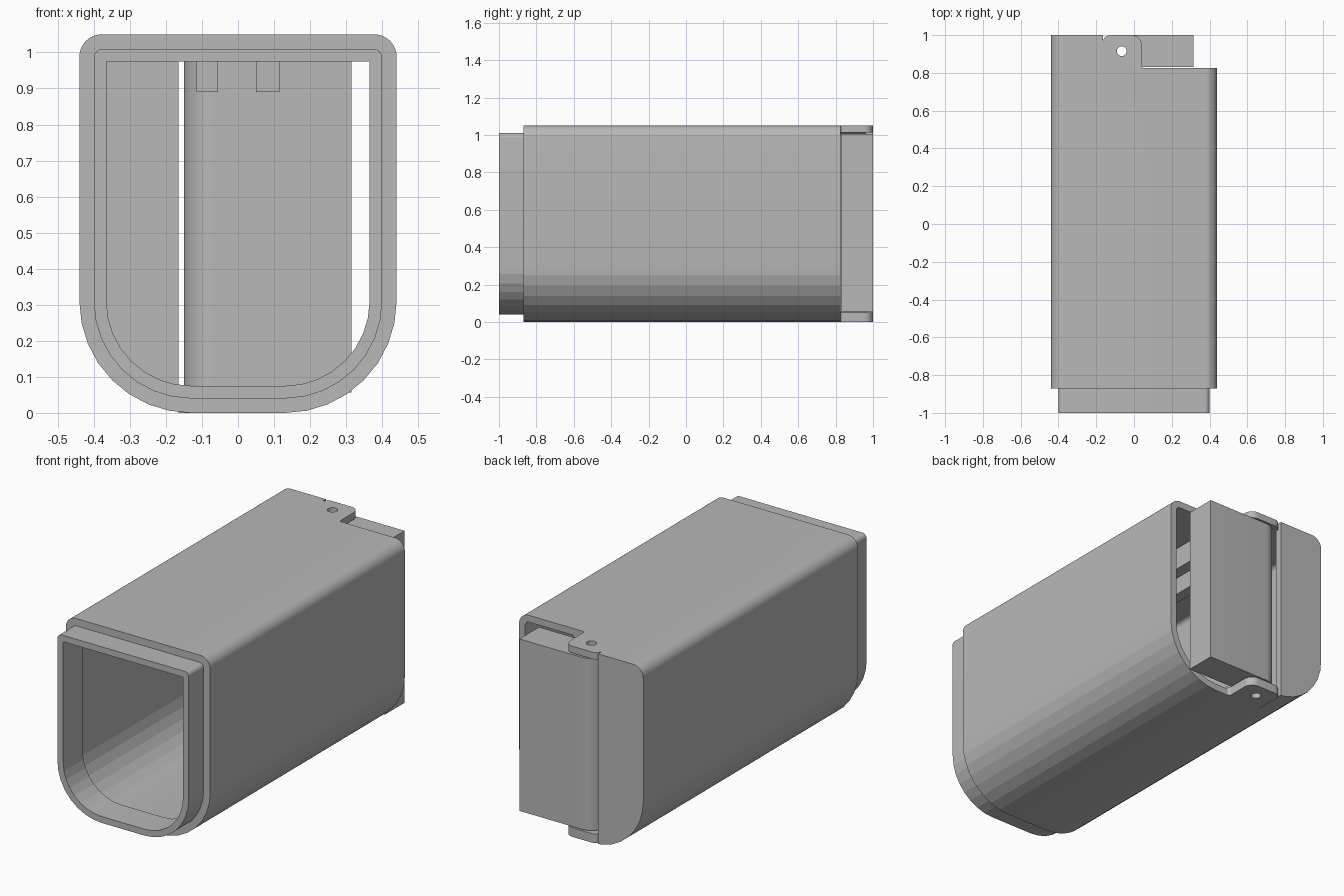
import bpy, bmesh
from math import sin, cos, pi, radians
from mathutils import Vector

cube = bpy.data.objects.get("Cube")
if cube:
    bpy.data.objects.remove(cube, do_unlink=True)

grey = bpy.data.materials.new("plain grey")
grey.use_nodes = True
tone = (0.48, 0.48, 0.48, 1)
grey.diffuse_color = tone
grey.node_tree.nodes["Principled BSDF"].inputs["Base Color"].default_value = tone


def arc(cx, cy, r, a0, a1, n):
    """Points on an arc, angles in degrees."""
    angles = [radians(a0 + (a1 - a0) * i / n) for i in range(n + 1)]
    return [(cx + r * cos(a), cy + r * sin(a)) for a in angles]


def prism(name, outline, start, end, axis):
    """Extrude a 2D outline along y (outline in x, z) or z (outline in x, y)."""
    bm = bmesh.new()
    place = (lambda a, b: (a, start, b)) if axis == "y" else (lambda a, b: (a, b, start))
    shift = Vector((0, end - start, 0) if axis == "y" else (0, 0, end - start))
    face = bm.faces.new([bm.verts.new(place(a, b)) for a, b in outline])
    top = bmesh.ops.extrude_face_region(bm, geom=[face])["geom"]
    bmesh.ops.translate(bm, vec=shift, verts=[v for v in top if isinstance(v, bmesh.types.BMVert)])
    bmesh.ops.recalc_face_normals(bm, faces=bm.faces)
    mesh = bpy.data.meshes.new(name)
    bm.to_mesh(mesh)
    bm.free()
    mesh.materials.append(grey)
    obj = bpy.data.objects.new(name, mesh)
    bpy.context.collection.objects.link(obj)
    return obj


def select(obj):
    bpy.ops.object.select_all(action="DESELECT")
    obj.select_set(True)
    bpy.context.view_layer.objects.active = obj


def combine(obj, other, operation):
    mod = obj.modifiers.new("combine", "BOOLEAN")
    mod.operation, mod.object, mod.solver = operation, other, "EXACT"
    select(obj)
    bpy.ops.object.modifier_apply(modifier=mod.name)
    bpy.data.objects.remove(other, do_unlink=True)


def rect(x0, y0, x1, y1):
    return [(x0, y0), (x1, y0), (x1, y1), (x0, y1)]


def section(inset, top_radius):
    """Tub-shaped cross-section: faceted round bottom, small top corners."""
    w, low, high = 0.44 - inset, inset, 1.05 - inset
    r, t = 0.31 - inset, top_radius
    right = arc(w - r, low + r, r, -90, 0, 8)
    right += arc(w - t, high - t, t, 0, 90, 10) if t else [(w, high)]
    return right + [(-x, z) for x, z in reversed(right)]


# Hollow body with a narrower front collar
body = prism("case_body", section(0, 0.062), -0.87, 1, "y")
combine(body, prism("collar", section(0.04, 0.025), -1, -0.85, "y"), "UNION")
combine(body, prism("cavity", section(0.038, 0.024), -0.83, 0.96, "y"), "DIFFERENCE")
combine(body, prism("mouth", section(0.075, 0), -1.1, -0.8, "y"), "DIFFERENCE")
combine(body, prism("doorway", rect(-0.165, 0.825, 0.6, 1.1), -0.1, 1.2, "z"), "DIFFERENCE")

# Hinge centre shared by the door and both tabs
HX, HY = -0.065, 0.915


def drill(obj):
    combine(obj, prism("bore", arc(HX, HY, 0.026, 0, 348.75, 31), -0.2, 1.3, "z"), "DIFFERENCE")


# Hinge tabs above and below the door, with a fillet into the body
tab = [(-0.165, 0.82), (0.06, 0.82)]
tab += arc(0.055, 0.84, 0.015, -90, -180, 4)
tab += arc(-0.01, 0.95, 0.05, 0, 90, 10)
tab += arc(-0.125, 0.96, 0.04, 90, 157, 8) + [(-0.165, 0.975)]
parts = [body]
for name, low, high in (("upper_hinge_tab", 1.012, 1.05), ("lower_hinge_tab", 0, 0.05)):
    obj = prism(name, tab, low, high, "z")
    drill(obj)
    parts.append(obj)

# Thick door with a rounded hinge end
door = prism("door", [(0.315, 0.83), (0.315, 1)] + arc(HX, HY, 0.085, 90, 270, 24), 0.057, 1.004, "z")
drill(door)
parts.append(door)

# Ribs under the ceiling
for name, x0, x1 in (("right_ceiling_rib", -0.115, -0.055), ("left_ceiling_rib", 0.05, 0.115)):
    parts.append(prism(name, rect(x0, 0.89, x1, 1.02), -0.83, 0.82, "y"))

for obj in parts:
    select(obj)
    bpy.ops.object.shade_smooth_by_angle(angle=radians(10))
